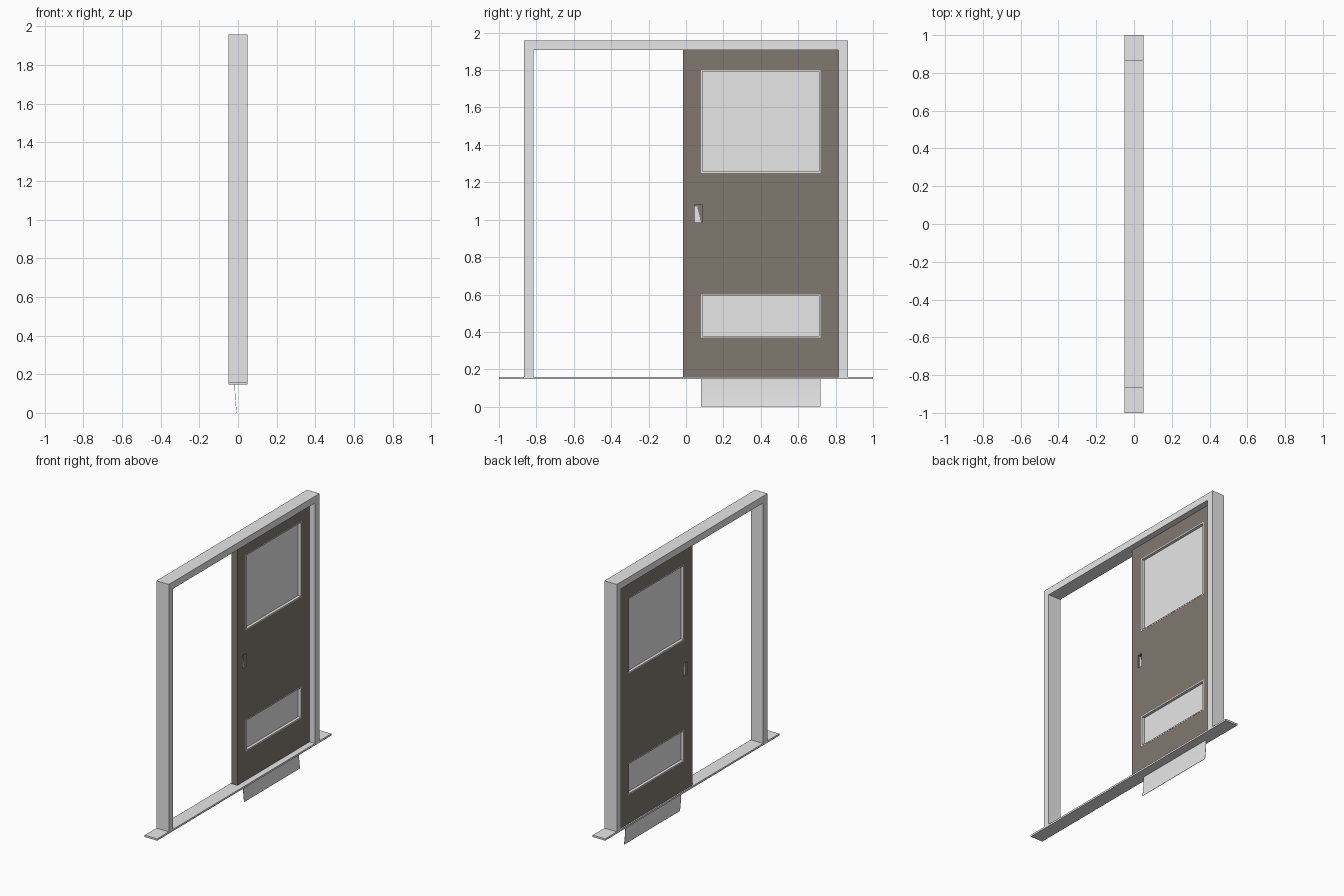
import bpy, bmesh

cube = bpy.data.objects.get("Cube")
if cube:
    bpy.data.objects.remove(cube, do_unlink=True)


def material(name, color):
    m = bpy.data.materials.new(name)
    m.use_nodes = True
    m.diffuse_color = (*color, 1)
    m.node_tree.nodes["Principled BSDF"].inputs["Base Color"].default_value = (*color, 1)
    return m


grey = material("light grey", (0.8, 0.8, 0.8))
brown = material("grey brown", (0.22, 0.19, 0.16))


def add_object(name, bm, mat):
    bmesh.ops.recalc_face_normals(bm, faces=bm.faces)
    mesh = bpy.data.meshes.new(name)
    bm.to_mesh(mesh)
    bm.free()
    mesh.materials.append(mat)
    ob = bpy.data.objects.new(name, mesh)
    bpy.context.scene.collection.objects.link(ob)
    return ob


def extrude_outline(name, outline, x0, x1, mat):
    """Closed (y, z) outline extruded from x0 to x1."""
    bm = bmesh.new()
    face = bm.faces.new([bm.verts.new((x0, y, z)) for y, z in outline])
    new = bmesh.ops.extrude_face_region(bm, geom=[face], use_keep_orig=True)
    verts = [v for v in new["geom"] if isinstance(v, bmesh.types.BMVert)]
    bmesh.ops.translate(bm, verts=verts, vec=(x1 - x0, 0, 0))
    return add_object(name, bm, mat)


def rect(y0, y1, z0, z1):
    return [(y0, z0), (y1, z0), (y1, z1), (y0, z1)]


def cut(ob, y0, y1, z0, z1, x0=-0.2, x1=0.2):
    cutter = extrude_outline(ob.name + "_cutter", rect(y0, y1, z0, z1), x0, x1, ob.data.materials[0])
    cutter.hide_render = True
    cutter.hide_viewport = True
    cutter.display_type = 'WIRE'
    mod = ob.modifiers.new("opening", 'BOOLEAN')
    mod.object = cutter
    mod.operation = 'DIFFERENCE'
    mod.solver = 'EXACT'


# Surrounding frame: one arch-shaped outline on a long thin sill
DEPTH, SILL = 0.05, 0.16
extrude_outline("door_frame", [
    (-0.865, SILL), (-0.815, SILL), (-0.815, 1.907), (0.815, 1.907),
    (0.815, SILL), (0.865, SILL), (0.865, 1.957), (-0.865, 1.957)], -DEPTH, DEPTH, grey)
extrude_outline("sill", rect(-1, 1, 0.147, SILL), -DEPTH, DEPTH, grey)

# Sliding door leaf
BACK, FRONT = -0.04, 0.005
MID = (BACK + FRONT) / 2
door = extrude_outline("door_leaf", rect(-0.015, 0.815, SILL, 1.907), BACK, FRONT, brown)

# Panels with a slim trim lining each opening
LIP = 0.008
for name, z0, z1 in (("upper", 1.25, 1.8), ("lower", 0.37, 0.6)):
    y0, y1 = 0.08, 0.72
    cut(door, y0, y1, z0, z1)
    trim = extrude_outline(name + "_trim", rect(y0, y1, z0, z1), BACK - 0.001, FRONT + 0.001, grey)
    cut(trim, y0 + LIP, y1 - LIP, z0 + LIP, z1 - LIP)
    extrude_outline(name + "_panel", rect(y0 + LIP, y1 - LIP, z0 + LIP, z1 - LIP),
                    MID - 0.003, MID + 0.003, grey)

# Recessed finger pulls on both sides, with a slanted plate in each
for side, x0, x1, plate in (("left", MID + 0.006, 0.1, MID + 0.006),
                            ("right", -0.1, MID - 0.006, MID - 0.01)):
    cut(door, 0.045, 0.085, 0.985, 1.08, x0, x1)
    extrude_outline(side + "_pull_plate",
                    [(0.046, 0.986), (0.08, 0.986), (0.06, 1.07), (0.046, 1.07)],
                    plate, plate + 0.004, grey)

# Thin, gently bowed flap hanging below the sill
bm = bmesh.new()
STEPS = 14
rows = []
for i in range(STEPS + 1):
    t = i / STEPS
    x = MID + 0.01 * t * t
    rows.append([bm.verts.new((x, y, 0.155 * (1 - t))) for y in (0.08, 0.72)])
for a, b in zip(rows, rows[1:]):
    bm.faces.new((a[0], a[1], b[1], b[0]))
flap = add_object("hanging_flap", bm, grey)
flap.modifiers.new("thickness", 'SOLIDIFY').thickness = 0.002
